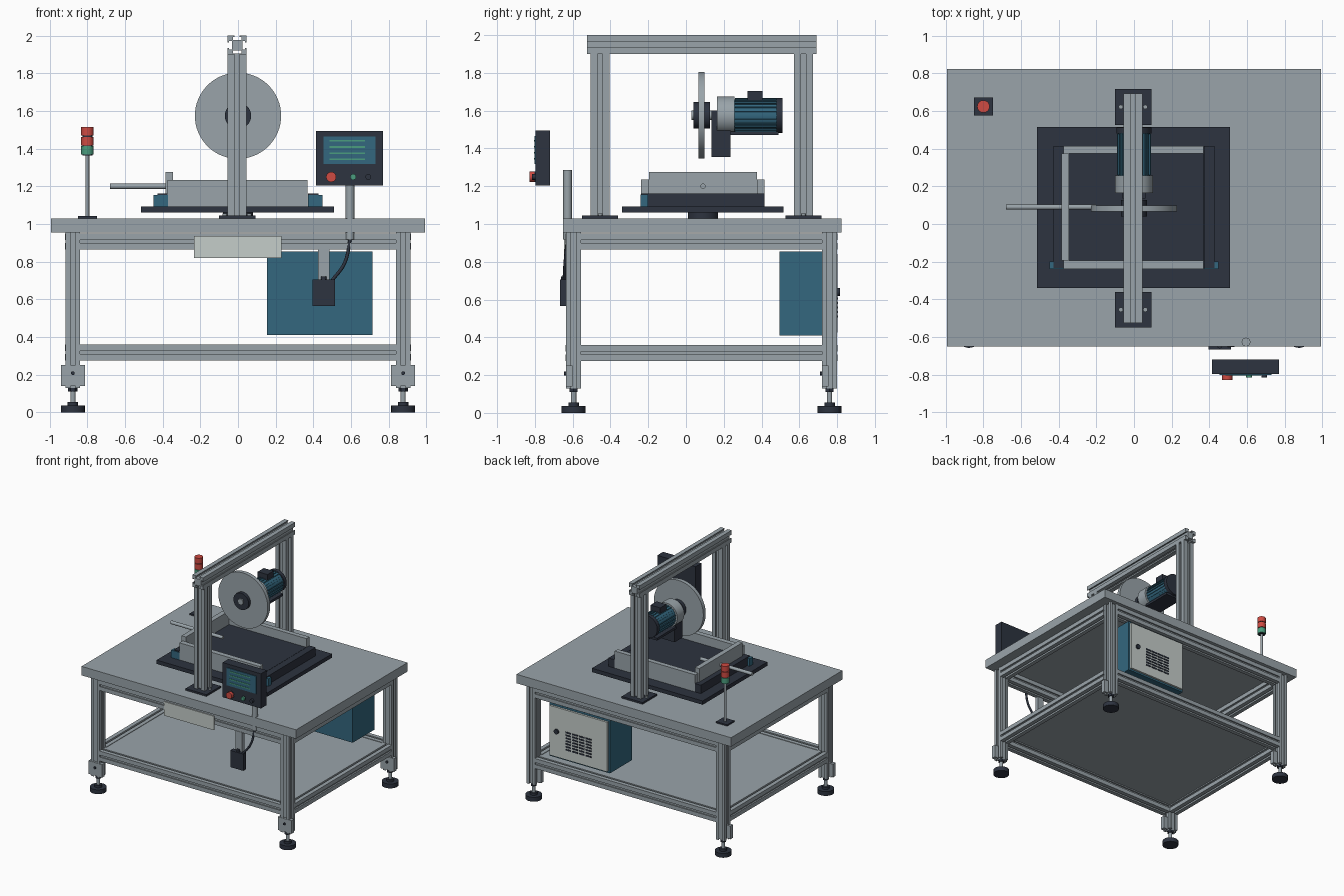
import bpy, math
from mathutils import Vector

default = bpy.data.objects.get("Cube")
if default:
    bpy.data.objects.remove(default, do_unlink=True)


def material(name, rgb):
    m = bpy.data.materials.new(name)
    m.use_nodes = True
    m.diffuse_color = (*rgb, 1)
    m.node_tree.nodes["Principled BSDF"].inputs["Base Color"].default_value = (*rgb, 1)
    return m


STEEL = material("steel grey", (0.32, 0.37, 0.40))
DARK = material("dark slate", (0.026, 0.033, 0.050))
BLUE = material("teal blue", (0.033, 0.135, 0.21))
PALE = material("pale grey", (0.56, 0.61, 0.59))
RED = material("signal red", (0.62, 0.07, 0.055))
GREEN = material("signal green", (0.07, 0.34, 0.21))


def add(name, verts, faces, mat, smooth_quads=False):
    me = bpy.data.meshes.new(name)
    me.from_pydata(verts, [], faces)
    me.materials.append(mat)
    for p in me.polygons:
        p.use_smooth = smooth_quads and len(p.vertices) == 4
    ob = bpy.data.objects.new(name, me)
    bpy.context.scene.collection.objects.link(ob)
    return ob


def prism(name, ring, a, b, mat, smooth=False):
    """Sweep a 2D ring from point a to point b."""
    a, b = Vector(a), Vector(b)
    d = (b - a).normalized()
    up = Vector((0, 0, 1)) if abs(d.z) < 0.9 else Vector((0, 1, 0))
    u = up.cross(d).normalized()
    v = d.cross(u)
    n = len(ring)
    verts = [p + u * s + v * t for p in (a, b) for s, t in ring]
    faces = [(i, (i + 1) % n, n + (i + 1) % n, n + i) for i in range(n)]
    faces += [tuple(reversed(range(n))), tuple(range(n, 2 * n))]
    return add(name, verts, faces, mat, smooth)


def cyl(name, a, b, r, mat, n=32):
    ring = [(r * math.cos(math.tau * i / n), r * math.sin(math.tau * i / n)) for i in range(n)]
    return prism(name, ring, a, b, mat, n > 8)


def box(name, x, y, z, mat):
    w, h = (x[1] - x[0]) / 2, (y[1] - y[0]) / 2
    cx, cy = sum(x) / 2, sum(y) / 2
    ring = [(-w, -h), (w, -h), (w, h), (-w, h)]
    return prism(name, ring, (cx, cy, z[0]), (cx, cy, z[1]), mat)


def extrusion(name, a, b, size, slot):
    """Square aluminium bar with a T-slot along each side."""
    h, depth = size / 2, size * 0.22
    side = [(-h, -h), (-slot, -h), (-slot, -h + depth * 0.3), (-slot * 1.6, -h + depth * 0.3),
            (-slot * 1.6, -h + depth), (slot * 1.6, -h + depth), (slot * 1.6, -h + depth * 0.3),
            (slot, -h + depth * 0.3), (slot, -h)]
    ring = []
    for _ in range(4):
        ring += side
        side = [(-t, s) for s, t in side]
    return prism(name, ring, a, b, STEEL)


# Table frame
PX, YF, YB = 0.877, -0.595, 0.76
box("table_top", (-0.993, 0.993), (-0.65, 0.823), (0.955, 1.03), STEEL)
box("lower_shelf", (-0.85, 0.85), (-0.57, 0.735), (0.335, 0.355), STEEL)
for sx, side in ((-1, "right"), (1, "left")):
    x = sx * PX
    for y, end in ((YF, "front"), (YB, "back")):
        tag = f"{end}_{side}"
        extrusion(f"{tag}_leg", (x, y, 0.13), (x, y, 0.955), 0.078, 0.014)
        box(f"{tag}_foot_bracket", (x - 0.063, x + 0.063), (y - 0.041, y - 0.005), (0.14, 0.25), STEEL)
        cyl(f"{tag}_bracket_bolt", (x, y - 0.05, 0.208), (x, y - 0.04, 0.208), 0.01, DARK, 12)
        cyl(f"{tag}_foot_pad", (x, y, 0), (x, y, 0.036), 0.063, DARK)
        cyl(f"{tag}_foot_stem", (x, y, 0.036), (x, y, 0.135), 0.014, STEEL, 16)
        cyl(f"{tag}_foot_collar", (x, y, 0.036), (x, y, 0.055), 0.028, DARK, 16)
        cyl(f"{tag}_foot_nut", (x, y, 0.11), (x, y, 0.13), 0.025, DARK, 6)
    for z, level in ((0.907, "upper"), (0.317, "lower")):
        extrusion(f"{level}_{side}_rail", (x, YF + 0.039, z), (x, YB - 0.039, z), 0.084, 0.008)
for y, end in ((YF, "front"), (YB, "back")):
    for z, level in ((0.907, "upper"), (0.317, "lower")):
        extrusion(f"{level}_{end}_rail", (-PX + 0.039, y, z), (PX - 0.039, y, z), 0.084, 0.008)
box("front_cover_plate", (-0.235, 0.23), (-0.645, -0.637), (0.82, 0.937), PALE)

# Gantry
for y, end in ((-0.455, "front"), (0.622, "back")):
    box(f"gantry_{end}_base", (-0.1, 0.093), (y - 0.095, y + 0.095), (1.03, 1.045), DARK)
    extrusion(f"gantry_{end}_post", (-0.005, y, 1.045), (-0.005, y, 1.905), 0.1, 0.014)
    for s in (-1, 1):
        cyl(f"gantry_{end}_bolt", (s * 0.065 - 0.005, y, 1.045), (s * 0.065 - 0.005, y, 1.056), 0.012, STEEL, 12)
extrusion("gantry_beam", (-0.005, -0.525, 1.95), (-0.005, 0.692, 1.95), 0.1, 0.014)

# Cutting disc and motor, lying along y
HZ = 1.575
for name, y0, y1, r, mat in (
        ("cutting_disc", 0.066, 0.098, 0.229, STEEL), ("disc_hub", 0.04, 0.128, 0.07, DARK),
        ("drive_shaft", 0.03, 0.17, 0.025, STEEL), ("motor_flange", 0.165, 0.257, 0.1, STEEL),
        ("motor_body", 0.257, 0.482, 0.084, BLUE), ("motor_fan_cover", 0.48, 0.512, 0.092, DARK)):
    cyl(name, (0, y0, HZ), (0, y1, HZ), r, mat, 64)
for i in range(24):
    a = math.tau * i / 24
    fin = box("motor_fin", (0.08, 0.091), (0.26, 0.478), (-0.003, 0.003), BLUE)
    fin.rotation_euler.y = a
    fin.location.z = HZ
box("motor_terminal_box", (-0.045, 0.045), (0.325, 0.405), (1.65, 1.703), DARK)
box("motor_base_plate", (-0.075, 0.075), (0.235, 0.49), (1.47, 1.49), DARK)
box("motor_arm", (-0.06, 0.06), (0.135, 0.236), (1.355, 1.51), DARK)
box("motor_arm_web", (-0.06, 0.06), (0.135, 0.166), (1.5, 1.6), DARK)

# Work bed with fences
cyl("bed_pedestal", (0, 0.09, 1.03), (0, 0.09, 1.06), 0.08, DARK)
box("bed_plate", (-0.515, 0.51), (-0.34, 0.515), (1.06, 1.092), DARK)
box("bed_block", (-0.372, 0.37), (-0.195, 0.375), (1.092, 1.162), DARK)
for s in (-1, 1):
    x = sorted((s * 0.372, s * 0.428))
    box("bed_side_strip", x, (-0.235, 0.415), (1.092, 1.162), DARK)
    box("bed_corner_block", sorted((s * 0.373, s * 0.45)), (-0.24, -0.2), (1.092, 1.155), BLUE)
box("front_fence", (-0.375, 0.37), (-0.238, -0.195), (1.092, 1.235), STEEL)
box("back_fence", (-0.375, 0.37), (0.375, 0.415), (1.092, 1.235), STEEL)
box("side_fence", (-0.386, -0.345), (-0.195, 0.375), (1.162, 1.275), STEEL)
cyl("push_rod", (-0.68, 0.09, 1.2), (-0.2, 0.09, 1.2), 0.014, STEEL, 20)

# Signal tower
TX, TY = -0.8, 0.624
box("tower_base", (TX - 0.051, TX + 0.051), (TY - 0.047, TY + 0.047), (1.03, 1.042), DARK)
cyl("tower_pole", (TX, TY, 1.042), (TX, TY, 1.37), 0.01, STEEL, 16)
cyl("tower_core", (TX, TY, 1.365), (TX, TY, 1.505), 0.027, DARK)
for z, mat, label in ((1.368, GREEN, "lower"), (1.418, RED, "middle"), (1.469, RED, "upper")):
    cyl(f"tower_{label}_lamp", (TX, TY, z), (TX, TY, z + 0.045), 0.033, mat)

# Control panel
box("panel_case", (0.415, 0.77), (-0.797, -0.72), (1.205, 1.495), DARK)
box("panel_screen", (0.455, 0.73), (-0.803, -0.796), (1.318, 1.465), BLUE)
for i in range(4):
    z = 1.345 + i * 0.032
    box("screen_line", (0.485, 0.675), (-0.806, -0.802), (z - 0.004, z + 0.004), GREEN)
for x, r, y, mat, label in ((0.495, 0.027, -0.828, RED, "stop"), (0.612, 0.016, -0.815, GREEN, "start"),
                            (0.692, 0.015, -0.815, DARK, "reset")):
    cyl(f"{label}_button_collar", (x, -0.797, 1.25), (x, -0.803, 1.25), r * 1.05, DARK, 24)
    cyl(f"{label}_button", (x, -0.8, 1.25), (x, y, 1.25), r, mat, 24)
cyl("panel_pole", (0.595, -0.627, 0.917), (0.595, -0.627, 1.285), 0.023, STEEL)

# Pedal box on its hanger, with cable
box("pedal_hanger", (0.425, 0.485), (-0.64, -0.61), (0.7, 0.868), STEEL)
box("pedal_box", (0.395, 0.515), (-0.666, -0.627), (0.565, 0.705), DARK)
cyl("cable_gland", (0.455, -0.647, 0.7), (0.455, -0.647, 0.722), 0.014, DARK, 12)
curve = bpy.data.curves.new("cable", "CURVE")
curve.dimensions = "3D"
curve.bevel_depth = 0.009
curve.bevel_resolution = 2
curve.materials.append(DARK)
spline = curve.splines.new("BEZIER")
path = [(0.5, -0.645, 0.7), (0.565, -0.64, 0.79), (0.597, -0.627, 0.925)]
spline.bezier_points.add(len(path) - 1)
for bp, co in zip(spline.bezier_points, path):
    bp.co = co
    bp.handle_left_type = bp.handle_right_type = "AUTO"
bpy.context.scene.collection.objects.link(bpy.data.objects.new("cable", curve))

# Electrical cabinet
box("cabinet_body", (0.155, 0.715), (0.495, 0.785), (0.41, 0.855), BLUE)
box("cabinet_door", (0.17, 0.7), (0.785, 0.802), (0.425, 0.84), PALE)
cyl("cabinet_lock", (0.635, 0.8, 0.64), (0.635, 0.815, 0.64), 0.02, DARK, 20)
for row in range(7):
    z = 0.51 + row * 0.024
    for col in range(4):
        x = 0.315 + col * 0.062
        box("vent_slot", (x, x + 0.05), (0.801, 0.806), (z - 0.006, z + 0.006), DARK)
